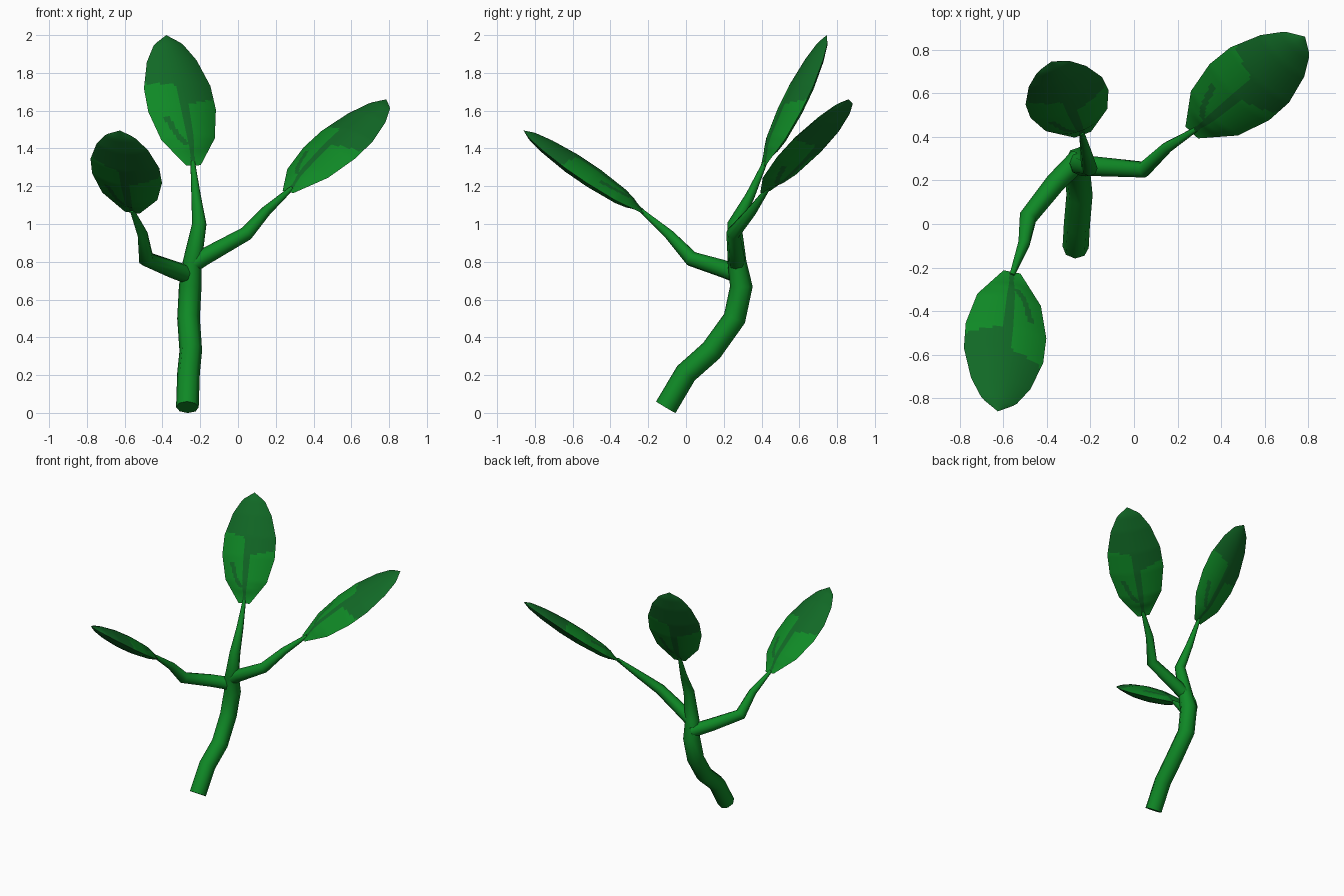
import bpy, bmesh, math
from mathutils import Vector

if "Cube" in bpy.data.objects:
    bpy.data.objects.remove(bpy.data.objects["Cube"])


def material(name, rgb):
    m = bpy.data.materials.new(name)
    m.diffuse_color = (*rgb, 1)
    m.use_nodes = True
    m.node_tree.nodes["Principled BSDF"].inputs["Base Color"].default_value = m.diffuse_color
    return m


BRIGHT = material("bright green", (0.0048, 0.25, 0.0190))
DARK = material("deep green", (0.0056, 0.14, 0.0190))


def finish(obj, angle):
    bpy.ops.object.select_all(action='DESELECT')
    obj.select_set(True)
    bpy.context.view_layer.objects.active = obj
    if obj.type == 'CURVE':
        bpy.ops.object.convert(target='MESH')
    bpy.ops.object.shade_smooth_by_angle(angle=math.radians(angle))


# Tapered eight-sided tube through (x, y, z, radius) points
def tube(name, pts):
    cu = bpy.data.curves.new(name, 'CURVE')
    cu.dimensions = '3D'
    cu.bevel_depth = 1.0
    cu.bevel_resolution = 2
    cu.use_fill_caps = True
    sp = cu.splines.new('POLY')
    sp.points.add(len(pts) - 1)
    for p, (x, y, z, r) in zip(sp.points, pts):
        p.co = (x, y, z, 1)
        p.radius = r
    cu.materials.append(BRIGHT)
    obj = bpy.data.objects.new(name, cu)
    bpy.context.collection.objects.link(obj)
    finish(obj, 50)


# Half-width of the leaf along its length (angular outline)
OUTLINE = [(0, .04), (.2, .15), (.42, .19), (.6, .187), (.8, .14), (.93, .08), (1, 0)]


def half_width(t):
    for (t0, w0), (t1, w1) in zip(OUTLINE, OUTLINE[1:]):
        if t <= t1:
            return w0 + (w1 - w0) * (t - t0) / (t1 - t0)
    return 0


# Dark tip, mid vein and one hooked side vein
def is_dark(x, t):
    edge = .58 + .3 * abs(x) if x < 0 else .42 + .4 * abs(x)
    if t > edge:
        return True
    if abs(x) < .010 + .025 * t:
        return True
    if .13 < t < .37:
        hook = -.11 * math.sqrt((t - .13) / .24)
        return abs(x - hook) < .016
    return False


# Lens-shaped leaf with a sharp rim
def leaf(name, base, tip, right, h=.05, rows=50, cols=32):
    base, tip = Vector(base), Vector(tip)
    axis = tip - base
    a = axis.normalized()
    r = Vector(right)
    r = (r - a * r.dot(a)).normalized()
    n = r.cross(a)
    bm = bmesh.new()
    for side in (1, -1):
        grid = []
        for i in range(rows + 1):
            t = i / rows
            w = half_width(t)
            line = []
            for j in range(cols + 1):
                s = 2 * j / cols - 1
                d = side * h * (1 - s * s) * w / .19 * min(1, t / .12)
                line.append(bm.verts.new(base + axis * t + r * (s * w) + n * d))
            grid.append(line)
        for i in range(rows):
            t = (i + .5) / rows
            for j in range(cols):
                x = ((2 * j + 1) / cols - 1) * half_width(t)
                q = [grid[i][j], grid[i][j + 1], grid[i + 1][j + 1], grid[i + 1][j]]
                f = bm.faces.new(q if side > 0 else q[::-1])
                f.material_index = int(is_dark(x * side, t))
    bmesh.ops.remove_doubles(bm, verts=bm.verts, dist=1e-5)
    bmesh.ops.recalc_face_normals(bm, faces=bm.faces)
    me = bpy.data.meshes.new(name)
    bm.to_mesh(me)
    bm.free()
    me.materials.append(BRIGHT)
    me.materials.append(DARK)
    obj = bpy.data.objects.new(name, me)
    bpy.context.collection.objects.link(obj)
    finish(obj, 40)


# Main stem running up into the middle leaf
tube("main_stem", [(-.268, -.107, .03, .06), (-.262, 0, .21, .06), (-.25, .135, .33, .06),
                   (-.262, .257, .50, .06), (-.253, .293, .67, .06), (-.242, .27, .80, .05),
                   (-.205, .257, 1.0, .038), (-.222, .34, 1.15, .025), (-.24, .42, 1.33, .012)])
# Side branches
tube("left_branch", [(-.25, .30, .725, .05), (-.36, .19, .765, .047), (-.487, .03, .815, .042),
                     (-.505, -.09, .945, .028), (-.56, -.235, 1.07, .012)])
tube("right_branch", [(-.25, .27, .78, .045), (-.18, .265, .825, .045), (.045, .25, .95, .038),
                      (.15, .35, 1.07, .027), (.285, .435, 1.19, .012)])
# Leaves
leaf("middle_leaf", (-.235, .41, 1.31), (-.38, .745, 2.0), (.94, .34, .04))
leaf("right_leaf", (.265, .42, 1.17), (.785, .86, 1.66), (.283, -.262, -.058))
leaf("left_leaf", (-.56, -.22, 1.06), (-.625, -.86, 1.495), (-.362, .068, .051))
